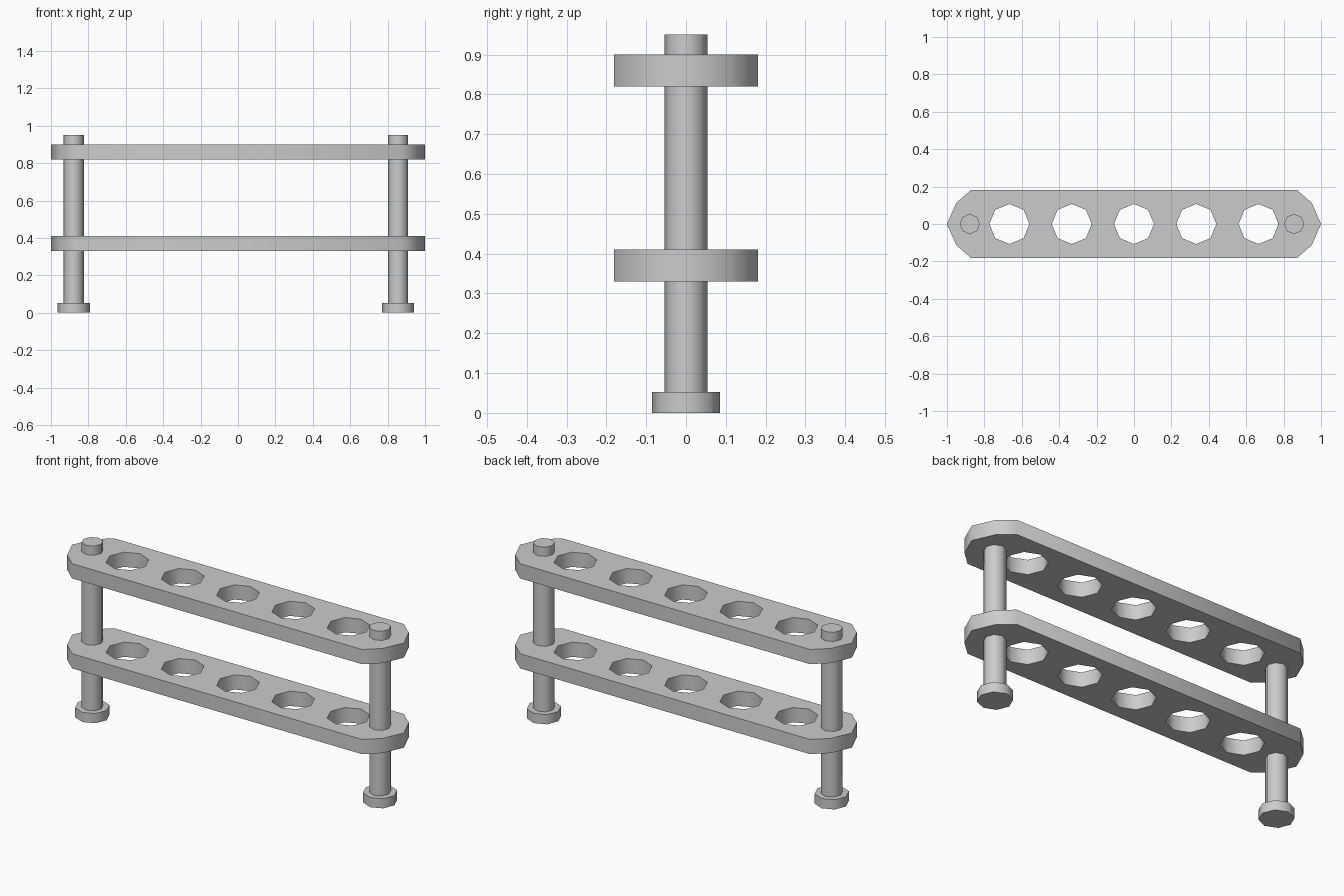
import bpy, bmesh
from math import cos, sin, pi, radians

if "Cube" in bpy.data.objects:
    bpy.data.objects.remove(bpy.data.objects["Cube"])

grey = bpy.data.materials.new("plain grey")
grey.use_nodes = True
colour = (0.6, 0.6, 0.6, 1)
grey.diffuse_color = colour
grey.node_tree.nodes["Principled BSDF"].inputs["Base Color"].default_value = colour


def ring(x, radius, sides=8):
    return [(x + radius * cos(2 * pi * i / sides), radius * sin(2 * pi * i / sides))
            for i in range(sides)]


def extruded(name, loops, bottom, top):
    """Solid with an outer outline and optional holes, extruded upwards."""
    bm = bmesh.new()
    edges = []
    for loop in loops:
        verts = [bm.verts.new((x, y, bottom)) for x, y in loop]
        edges += [bm.edges.new((a, b)) for a, b in zip(verts, verts[1:] + verts[:1])]
    bmesh.ops.triangle_fill(bm, edges=edges, use_beauty=True, normal=(0, 0, -1))
    result = bmesh.ops.extrude_face_region(bm, geom=bm.faces[:], use_keep_orig=True)
    moved = [g for g in result["geom"] if isinstance(g, bmesh.types.BMVert)]
    bmesh.ops.translate(bm, verts=moved, vec=(0, 0, top - bottom))
    bmesh.ops.recalc_face_normals(bm, faces=bm.faces[:])
    mesh = bpy.data.meshes.new(name)
    bm.to_mesh(mesh)
    bm.free()
    mesh.materials.append(grey)
    obj = bpy.data.objects.new(name, mesh)
    bpy.context.collection.objects.link(obj)
    bpy.ops.object.select_all(action="DESELECT")
    obj.select_set(True)
    bpy.context.view_layer.objects.active = obj
    bpy.ops.object.shade_smooth_by_angle(angle=radians(50))
    return obj


# Long rack plates with faceted ends and five holes
right_end = [(0.873, -0.181), (0.95, -0.113), (1, 0), (0.95, 0.113), (0.873, 0.181)]
outline = right_end + [(-x, -y) for x, y in right_end]
holes = [ring(0.333 * i, 0.107) for i in range(-2, 3)]
for name, z in (("lower_plate", 0.33), ("upper_plate", 0.82)):
    extruded(name, [outline] + holes, z, z + 0.08)

# Posts and their feet
for side, x in (("right", -0.878), ("left", 0.856)):
    extruded(side + "_post", [ring(x, 0.054)], 0.03, 0.95)
    extruded(side + "_foot", [ring(x, 0.086)], 0, 0.053)
